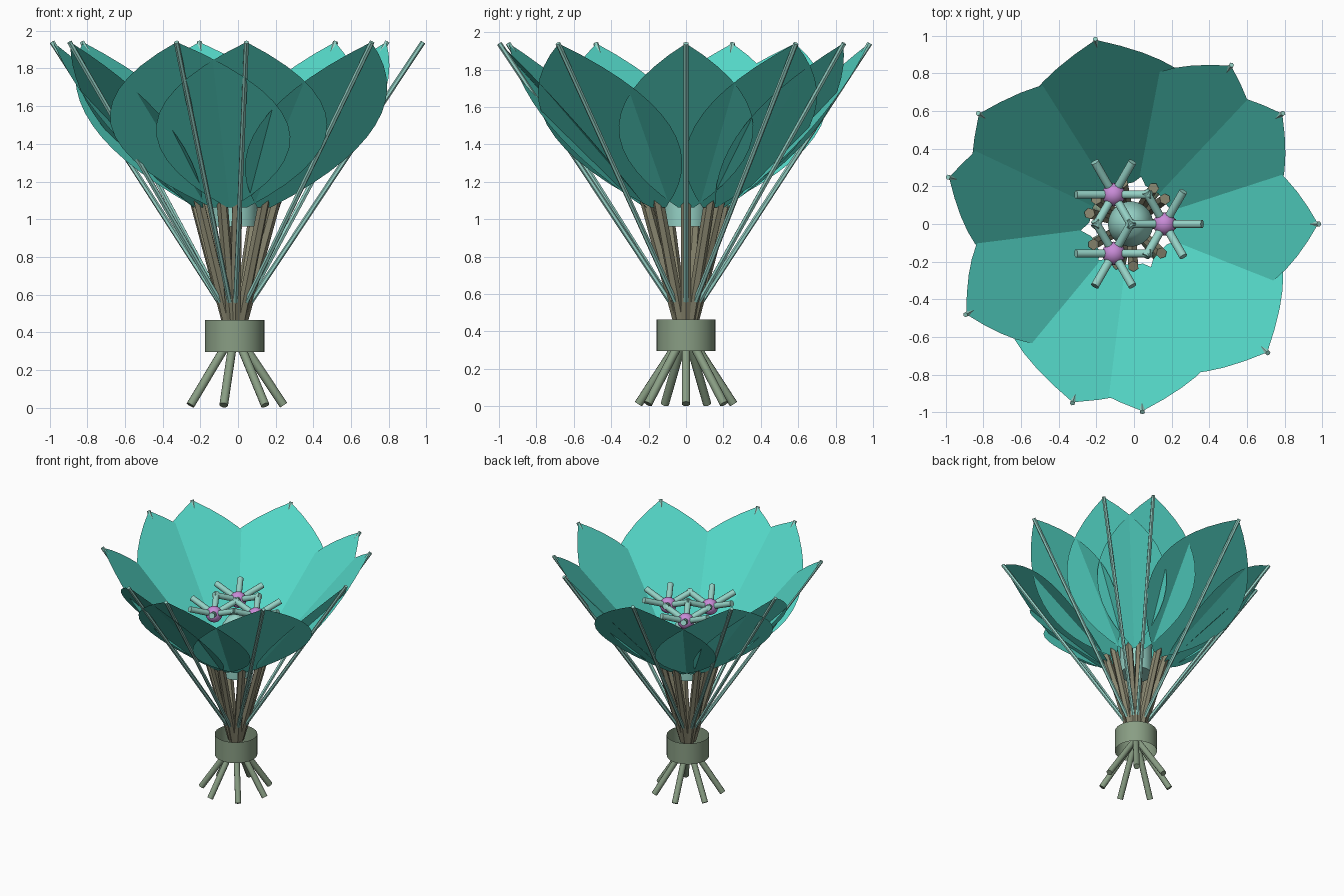
import bpy, bmesh, math
from mathutils import Vector

if "Cube" in bpy.data.objects:
    bpy.data.objects.remove(bpy.data.objects["Cube"], do_unlink=True)

CX = -0.018  # axis of the bouquet


def material(name, rgb):
    m = bpy.data.materials.new(name)
    m.use_nodes = True
    m.diffuse_color = (*rgb, 1)
    m.node_tree.nodes["Principled BSDF"].inputs["Base Color"].default_value = (*rgb, 1)
    return m


TEAL = material("petal teal", (0.09, 0.69, 0.58))
PALE = material("pale aqua", (0.30, 0.64, 0.56))
SAGE = material("sage green", (0.25, 0.34, 0.23))
OLIVE = material("olive brown", (0.25, 0.24, 0.16))
VIOLET = material("violet", (0.58, 0.26, 0.68))


def polar(r, angle, z, cx=CX, cy=0.0):
    return Vector((cx + r * math.cos(angle), cy + r * math.sin(angle), z))


def add_object(name, bm, mat, smooth=False):
    bmesh.ops.recalc_face_normals(bm, faces=bm.faces)
    mesh = bpy.data.meshes.new(name)
    bm.to_mesh(mesh)
    bm.free()
    mesh.materials.append(mat)
    obj = bpy.data.objects.new(name, mesh)
    bpy.context.collection.objects.link(obj)
    if smooth:
        bpy.ops.object.select_all(action='DESELECT')
        obj.select_set(True)
        bpy.context.view_layer.objects.active = obj
        bpy.ops.object.shade_smooth_by_angle(angle=math.radians(50))
    return obj


def rod(name, start, end, radius, mat, sides=6, smooth=False):
    axis = end - start
    bm = bmesh.new()
    bmesh.ops.create_cone(bm, cap_ends=True, segments=sides,
                          radius1=radius, radius2=radius, depth=axis.length)
    turn = axis.to_track_quat('Z', 'Y').to_matrix().to_4x4()
    turn.translation = (start + end) / 2
    bm.transform(turn)
    return add_object(name, bm, mat, smooth)


def lathe(name, profile, mat, sides=32):
    bm = bmesh.new()
    rings = [[bm.verts.new(polar(r, math.tau * i / sides, z)) for i in range(sides)]
             for r, z in profile]
    for a, b in zip(rings, rings[1:]):
        for i in range(sides):
            j = (i + 1) % sides
            bm.faces.new((a[i], a[j], b[j], b[i]))
    return add_object(name, bm, mat, True)


def petal(name, angle, half_width, steps=14):
    # flat leaf shape: pointed tip, narrow base
    side = Vector((-math.sin(angle), math.cos(angle), 0))
    base, tip = polar(0.19, angle, 1.035), polar(0.995, angle, 1.94)
    left, right = [], []
    for i in range(steps + 1):
        t = 0.03 + 0.97 * i / steps
        offset = side * half_width * 4 * t * (1 - t)
        mid = base.lerp(tip, t)
        left.append(mid + offset)
        right.append(mid - offset)
    bm = bmesh.new()
    bm.faces.new([bm.verts.new(p) for p in left + right[-2::-1]])
    return add_object(name, bm, TEAL)


# Petals, each with an outer rib and an inner stem
petals = [(0, 0.36), (36, 0.38), (57.6, 0.37), (100.8, 0.48), (144, 0.455),
          (165.6, 0.385), (208.8, 0.37), (252, 0.495), (273.6, 0.455), (316.8, 0.45)]
for n, (degrees, width) in enumerate(petals, 1):
    a = math.radians(degrees)
    petal(f"petal_{n}", a, width)
    rod(f"petal_rib_{n}", polar(0.025, a, 0.47), polar(1.0, a, 1.94), 0.014, PALE)
    rod(f"inner_stem_{n}", polar(0.03, a, 0.42), polar(0.225, a, 1.13), 0.03, OLIVE)

# Open collar binding the stems
lathe("collar", [(0.158, 0.295), (0.158, 0.465)], SAGE)

# Splayed stem ends under the collar
for n in range(7):
    a = math.tau * n / 7
    rod(f"stem_end_{n + 1}", polar(0.03, a, 0.36), polar(0.26, a, 0.013),
        0.023, SAGE, 10, True)

# Pale core between the inner stems
lathe("flower_core", [(0.0, 0.96), (0.12, 0.96), (0.12, 1.28), (0.1, 1.36),
                      (0.06, 1.42), (0.0, 1.44)], PALE)

# Three florets with radiating stamens
for f in range(3):
    centre = polar(0.18, math.tau * f / 3, 1.48)
    bm = bmesh.new()
    bmesh.ops.create_uvsphere(bm, u_segments=16, v_segments=10, radius=0.062)
    bmesh.ops.translate(bm, verts=bm.verts, vec=centre)
    add_object(f"floret_centre_{f + 1}", bm, VIOLET, True)
    for s in range(6):
        a = math.tau * s / 6
        end = polar(0.2, a, centre.z + 0.08, centre.x, centre.y)
        rod(f"stamen_{f + 1}_{s + 1}", centre.lerp(end, 0.2), end, 0.023, PALE, 10, True)
